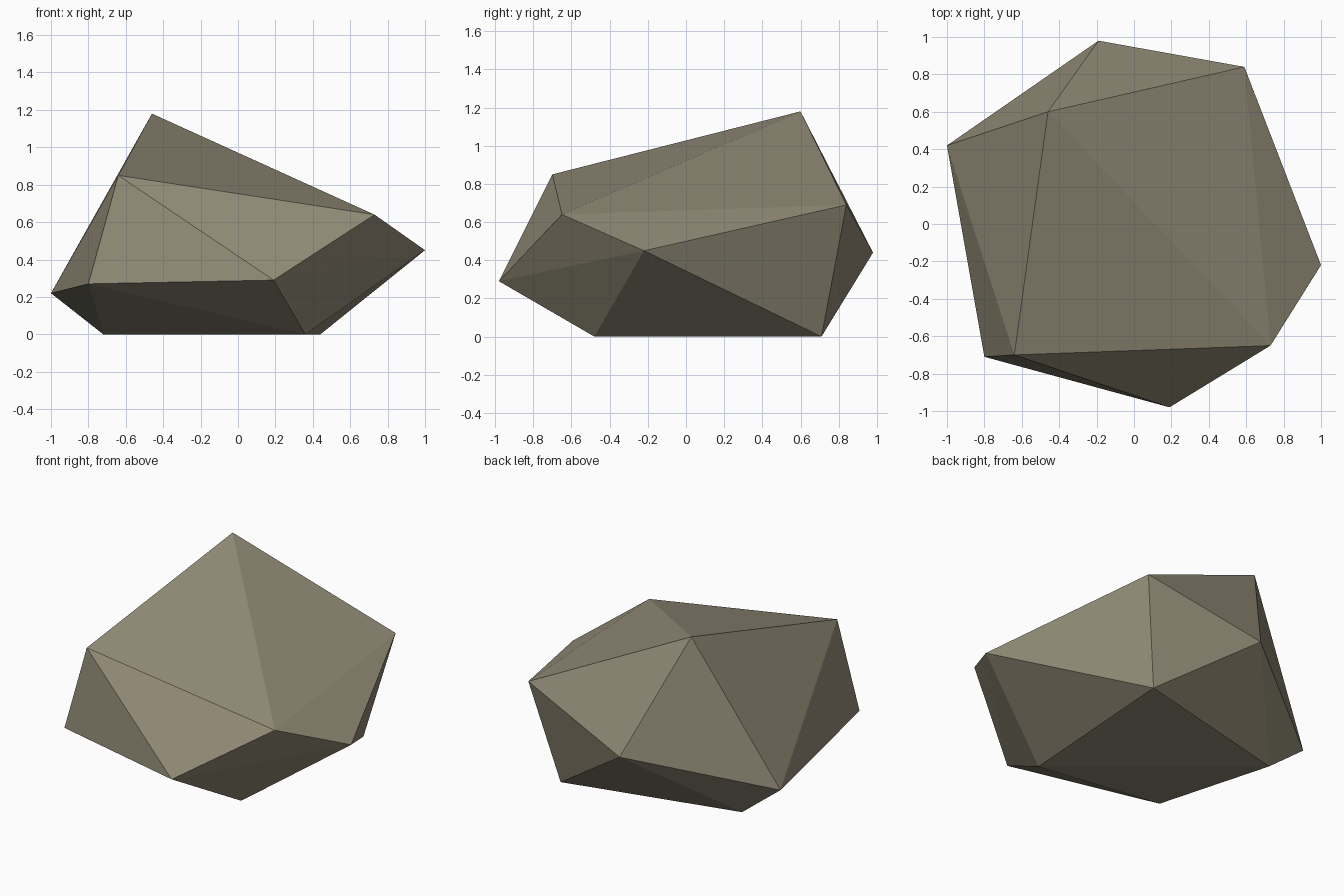
import bpy
import bmesh

cube = bpy.data.objects.get("Cube")
if cube:
    bpy.data.objects.remove(cube, do_unlink=True)

# Stone colour
stone = bpy.data.materials.new("warm_grey_stone")
stone.use_nodes = True
colour = (0.29, 0.26, 0.185, 1.0)
stone.diffuse_color = colour
bsdf = stone.node_tree.nodes["Principled BSDF"]
bsdf.inputs["Base Color"].default_value = colour
bsdf.inputs["Roughness"].default_value = 0.9

# Corners of the boulder: a pulled-about icosahedron
corners = {
    "A": (-0.46, 0.60, 1.18),   # peak
    "B": (-0.64, -0.70, 0.85),  # upper ring
    "C": (0.73, -0.65, 0.64),
    "E": (0.59, 0.84, 0.69),
    "D": (1.00, -0.22, 0.45),   # girdle
    "F": (-0.19, 0.98, 0.44),
    "G": (-1.00, 0.42, 0.22),
    "H": (-0.80, -0.71, 0.27),
    "I": (0.19, -0.98, 0.29),
    "J": (0.44, 0.71, 0.0),     # foot
    "K": (0.36, -0.48, 0.0),
    "L": (-0.72, 0.43, 0.0),
}

# Flat facets from the peak down to the foot
facets = ("ABC ACE AEF AFG AGB GBH BHI BIC CID CDE "
          "DEJ EFJ FJL FLG GLH HLK HKI IKD DKJ JKL").split()

bm = bmesh.new()
verts = {name: bm.verts.new(co) for name, co in corners.items()}
for facet in facets:
    bm.faces.new([verts[name] for name in facet])
bmesh.ops.recalc_face_normals(bm, faces=bm.faces[:])

mesh = bpy.data.meshes.new("boulder")
bm.to_mesh(mesh)
bm.free()
mesh.materials.append(stone)
boulder = bpy.data.objects.new("boulder", mesh)
bpy.context.collection.objects.link(boulder)
